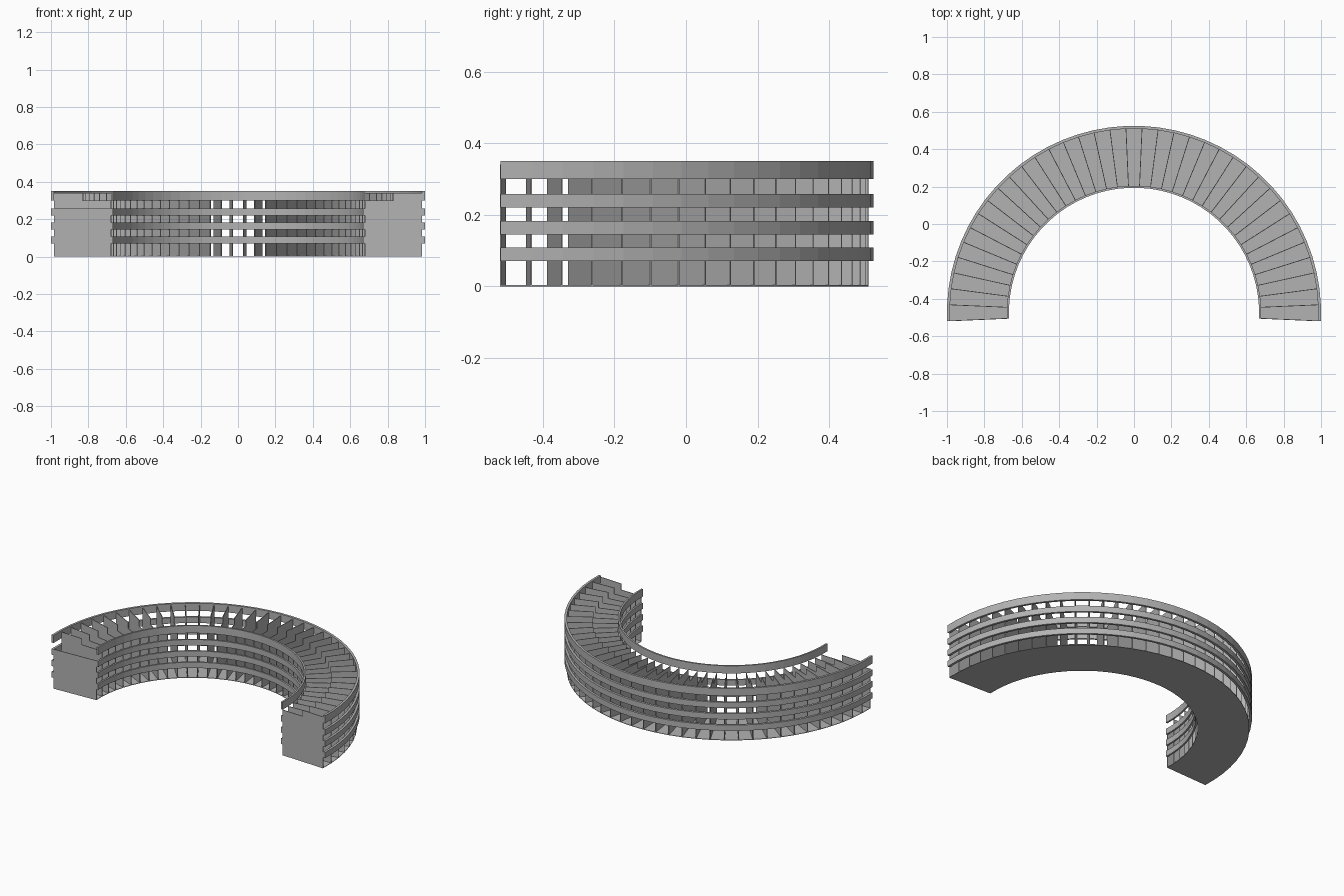
import bpy, bmesh
from math import radians, cos, sin

if "Cube" in bpy.data.objects:
    bpy.data.objects.remove(bpy.data.objects["Cube"])

CENTRE_Y = -0.475
START, STEP, BAYS = -2.5, 5.0, 37
R_IN, R_OUT = 0.68, 0.985
R_MID = (R_IN + R_OUT) / 2
FIN = 0.004

grey = bpy.data.materials.new("plain grey")
grey.use_nodes = True
grey.diffuse_color = (0.45, 0.45, 0.45, 1)
grey.node_tree.nodes["Principled BSDF"].inputs["Base Color"].default_value = grey.diffuse_color


def finish(name, bm):
    bmesh.ops.recalc_face_normals(bm, faces=bm.faces)
    mesh = bpy.data.meshes.new(name)
    bm.to_mesh(mesh)
    bm.free()
    mesh.materials.append(grey)
    obj = bpy.data.objects.new(name, mesh)
    bpy.context.collection.objects.link(obj)


def polar(r, degrees, z, shift=0.0):
    a = radians(degrees)
    return (r * cos(a) - shift * sin(a), CENTRE_Y + r * sin(a) + shift * cos(a), z)


def bridge(bm, loops):
    """Join successive closed loops and cap both ends."""
    for a, b in zip(loops, loops[1:]):
        for i in range(len(a)):
            j = (i + 1) % len(a)
            bm.faces.new((a[i], a[j], b[j], b[i]))
    bm.faces.new(loops[0])
    bm.faces.new(loops[-1])


def arc_bar(name, r0, r1, z0, z1):
    """Rectangular section swept round the half ring."""
    bm = bmesh.new()
    section = [(r0, z0), (r1, z0), (r1, z1), (r0, z1)]
    bridge(bm, [[bm.verts.new(polar(r, START + STEP * i, z)) for r, z in section]
                for i in range(BAYS + 1)])
    finish(name, bm)


def fin(name, degrees, profile):
    """Thin radial plate cut to a profile of radius and height."""
    bm = bmesh.new()
    bridge(bm, [[bm.verts.new(polar(r, degrees, z, s)) for r, z in profile]
                for s in (-FIN / 2, FIN / 2)])
    finish(name, bm)


# Ground plate
arc_bar("floor", R_IN, R_OUT, 0, 0.003)

# Horizontal bands on both faces
for n, (z0, z1) in enumerate([(0.07, 0.108), (0.145, 0.183), (0.22, 0.258), (0.30, 0.35)]):
    arc_bar(f"outer_band_{n + 1}", R_OUT, 1.0, z0, z1)
    arc_bar(f"inner_band_{n + 1}", 0.669, R_IN, z0, z1)

# Radial fins with stepped tops, and a lower plate closing the right end
stepped = [(R_IN, 0), (R_OUT, 0), (R_OUT, 0.34), (R_MID, 0.34), (R_MID, 0.30), (R_IN, 0.30)]
low = [(R_IN, 0), (R_OUT, 0), (R_OUT, 0.26), (R_IN, 0.26)]
for i in range(BAYS):
    fin(f"fin_{i + 1}", START + STEP * i, stepped)
fin("end_plate", START + STEP * BAYS, low)
